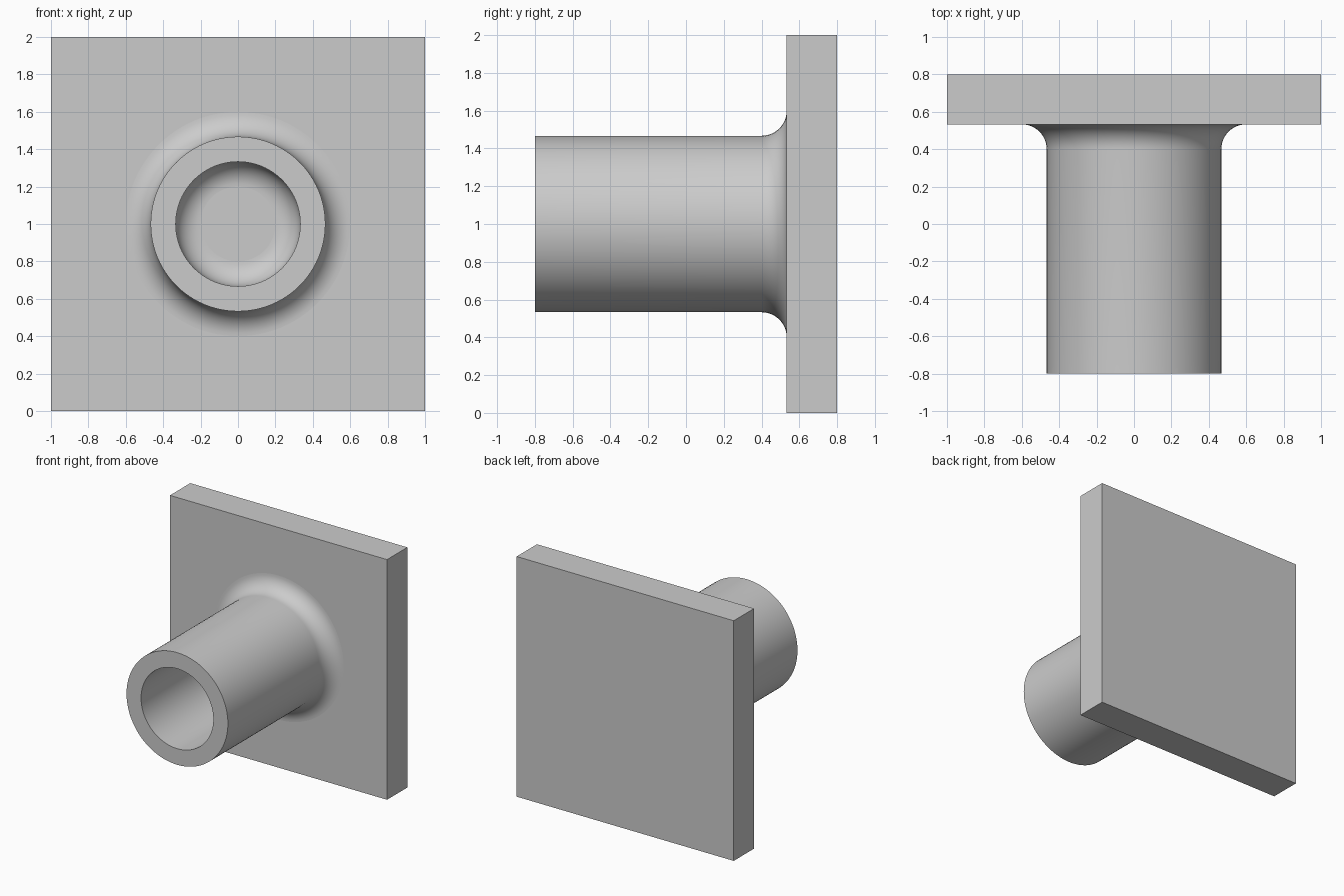
import bpy
import bmesh
from math import pi, sin, cos, radians
from mathutils import Matrix, Vector

cube = bpy.data.objects.get("Cube")
if cube:
    bpy.data.objects.remove(cube, do_unlink=True)

# Main dimensions
FRONT, FACE, BACK = -0.8, 0.533, 0.8
OUTER, BORE, FILLET = 0.467, 0.333, 0.133
CENTRE_Z = 1.0
SEGMENTS, ARC_STEPS = 96, 12

# Single material
grey = bpy.data.materials.new("light_grey")
grey.use_nodes = True
colour = (0.6, 0.6, 0.6, 1)
grey.diffuse_color = colour
grey.node_tree.nodes["Principled BSDF"].inputs["Base Color"].default_value = colour


def make_object(name, bm):
    bmesh.ops.recalc_face_normals(bm, faces=bm.faces)
    mesh = bpy.data.meshes.new(name)
    bm.to_mesh(mesh)
    bm.free()
    mesh.materials.append(grey)
    obj = bpy.data.objects.new(name, mesh)
    bpy.context.collection.objects.link(obj)
    return obj


def select_only(obj):
    bpy.ops.object.select_all(action="DESELECT")
    obj.select_set(True)
    bpy.context.view_layer.objects.active = obj


# Square back plate
bm = bmesh.new()
bmesh.ops.create_cube(bm, size=1)
size = Matrix.Diagonal((2, BACK - FACE, 2, 1))
place = Matrix.Translation((0, (FACE + BACK) / 2, CENTRE_Z))
bmesh.ops.transform(bm, matrix=place @ size, verts=bm.verts)
plate = make_object("flanged_plate", bm)

# Tube wall profile (radius, depth), flared into the plate inside and out
angles = [i * pi / 2 / ARC_STEPS for i in range(ARC_STEPS + 1)]
flare = [(FILLET * (1 - cos(a)), FACE - FILLET * (1 - sin(a))) for a in angles]
root = FACE + 0.1
profile = [(OUTER, FRONT)]
profile += [(OUTER + r, y) for r, y in flare]
profile += [(OUTER + FILLET, root), (BORE - FILLET, root)]
profile += [(BORE - r, y) for r, y in reversed(flare)]
profile += [(BORE, FRONT)]

# Spin the profile into a tube
bm = bmesh.new()
rings = []
for s in range(SEGMENTS):
    t = 2 * pi * s / SEGMENTS
    rings.append([bm.verts.new(Vector((r * cos(t), y, CENTRE_Z + r * sin(t))))
                  for r, y in profile])
for s, ring in enumerate(rings):
    after = rings[(s + 1) % SEGMENTS]
    for i in range(len(profile)):
        j = (i + 1) % len(profile)
        bm.faces.new((ring[i], ring[j], after[j], after[i]))
tube = make_object("tube", bm)
select_only(tube)
bpy.ops.object.shade_smooth_by_angle(angle=radians(30))

# Fuse tube and plate into one solid
union = plate.modifiers.new("fuse_tube", "BOOLEAN")
union.operation = "UNION"
union.solver = "EXACT"
union.object = tube
select_only(plate)
bpy.ops.object.modifier_apply(modifier=union.name)
bpy.data.objects.remove(tube, do_unlink=True)
